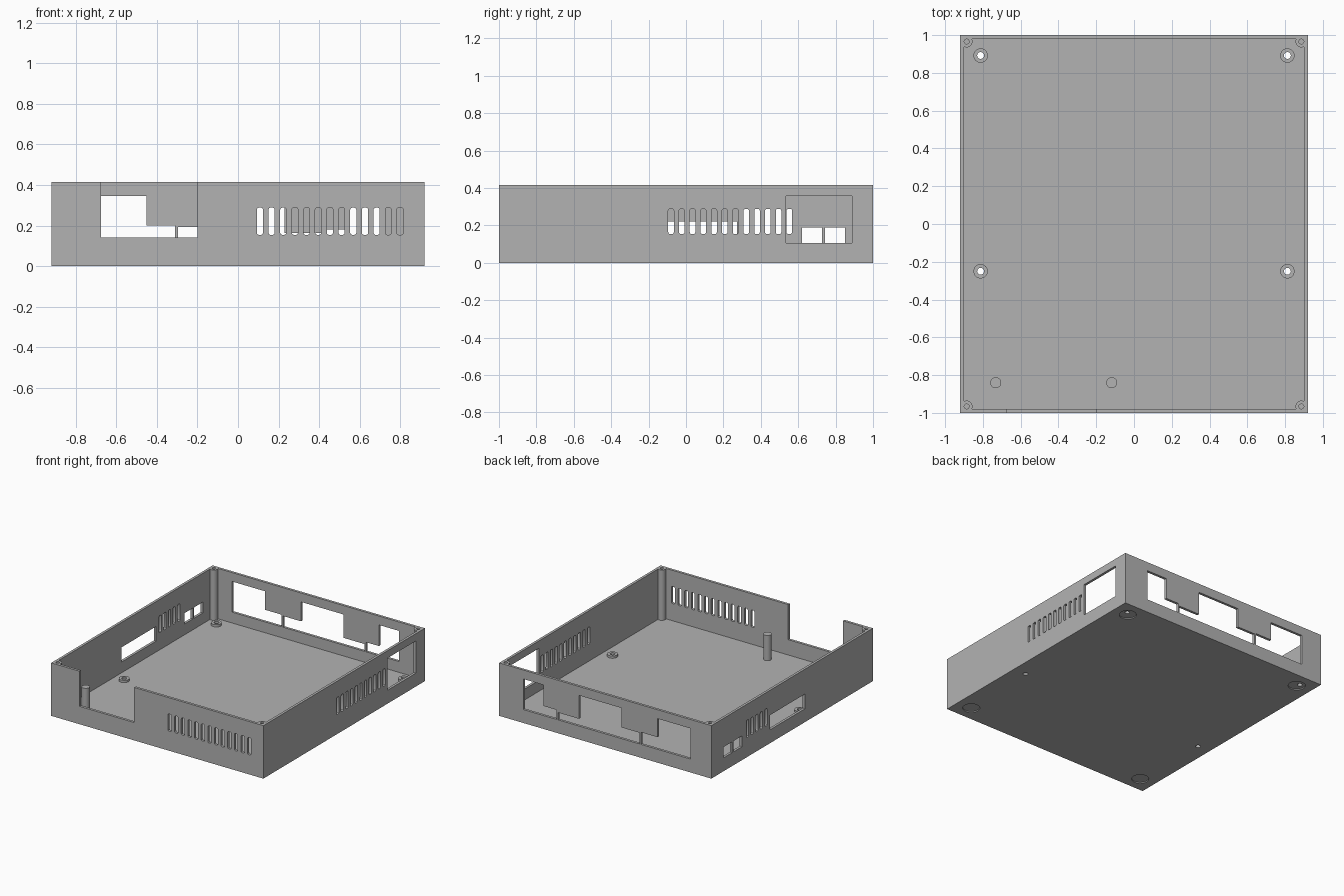
import bpy
import bmesh
import math
from mathutils import Vector

if "Cube" in bpy.data.objects:
    bpy.data.objects.remove(bpy.data.objects["Cube"], do_unlink=True)

HX, HY, TOP, WALL = 0.92, 1.0, 0.415, 0.02

grey = bpy.data.materials.new("plain grey")
grey.use_nodes = True
grey.diffuse_color = (0.45, 0.45, 0.45, 1)
grey.node_tree.nodes["Principled BSDF"].inputs["Base Color"].default_value = grey.diffuse_color


def make_object(name, bm):
    bmesh.ops.recalc_face_normals(bm, faces=bm.faces)
    mesh = bpy.data.meshes.new(name)
    bm.to_mesh(mesh)
    bm.free()
    mesh.materials.append(grey)
    obj = bpy.data.objects.new(name, mesh)
    bpy.context.collection.objects.link(obj)
    return obj


def prism(bm, points, axis, start, end):
    """Extrude a closed outline along an axis; outline is (x,z), (y,z) or (x,y)."""
    place = {"x": lambda u, v, d: (d, u, v),
             "y": lambda u, v, d: (u, d, v),
             "z": lambda u, v, d: (u, v, d)}[axis]
    face = bm.faces.new([bm.verts.new(place(u, v, start)) for u, v in points])
    grown = bmesh.ops.extrude_face_region(bm, geom=[face], use_keep_orig=True)
    moved = [g for g in grown["geom"] if isinstance(g, bmesh.types.BMVert)]
    bmesh.ops.translate(bm, verts=moved, vec=Vector(place(0, 0, end - start)))


def rect(u0, u1, v0, v1):
    return [(u0, v0), (u1, v0), (u1, v1), (u0, v1)]


def circle(x, y, r, n=32):
    return [(x + r * math.cos(2 * math.pi * i / n), y + r * math.sin(2 * math.pi * i / n))
            for i in range(n)]


def slot(u, v0=0.154, v1=0.288, half=0.015, r=0.01):
    """Upright slot outline with rounded corners."""
    points = []
    for k, (cu, cv) in enumerate([(u + half - r, v1 - r), (u - half + r, v1 - r),
                                  (u - half + r, v0 + r), (u + half - r, v0 + r)]):
        for i in range(4):
            a = math.pi / 2 * (k + i / 3)
            points.append((cu + r * math.cos(a), cv + r * math.sin(a)))
    return points


def cut(obj, bm):
    """Subtract the cutter mesh from the object for good."""
    cutter = make_object("cutter", bm)
    cutter.hide_render = True
    mod = obj.modifiers.new("cut", "BOOLEAN")
    mod.operation, mod.solver, mod.object = "DIFFERENCE", "EXACT", cutter
    graph = bpy.context.evaluated_depsgraph_get()
    mesh = bpy.data.meshes.new_from_object(obj.evaluated_get(graph))
    obj.modifiers.clear()
    obj.data = mesh
    bpy.data.objects.remove(cutter, do_unlink=True)


def lathe(name, profile, x, y, n=32):
    """Turn an (radius, z) profile round the upright axis and place it."""
    bm = bmesh.new()
    verts = [bm.verts.new((r, 0, z)) for r, z in profile]
    edges = [bm.edges.new(pair) for pair in zip(verts, verts[1:])]
    bmesh.ops.spin(bm, geom=verts + edges, axis=(0, 0, 1), cent=(0, 0, 0),
                   angle=2 * math.pi, steps=n, use_merge=True)
    bmesh.ops.remove_doubles(bm, verts=bm.verts, dist=0.0001)
    obj = make_object(name, bm)
    obj.location = (x, y, 0)
    smooth(obj)


def smooth(obj):
    bpy.ops.object.select_all(action="DESELECT")
    obj.select_set(True)
    bpy.context.view_layer.objects.active = obj
    bpy.ops.object.shade_smooth_by_angle(angle=math.radians(30))


# Open tray
bm = bmesh.new()
prism(bm, rect(-HX, HX, -HY, HY), "z", 0, TOP)
tray = make_object("tray", bm)
bm = bmesh.new()
prism(bm, rect(WALL - HX, HX - WALL, WALL - HY, HY - WALL), "z", WALL, TOP + 0.1)
cut(tray, bm)

mounts = [(sx * 0.812, y) for sx in (-1, 1) for y in (0.892, -0.25)]
bm = bmesh.new()

# Front wall: notch and vent slots
front = ("y", -HY - 0.03, -HY + 0.05)
prism(bm, rect(-0.675, -0.2, 0.14, TOP + 0.05), *front)
for i in range(13):
    prism(bm, slot(0.108 + 0.0575 * i), *front)

# Back wall: stepped connector openings
back = ("y", HY - 0.05, HY + 0.03)
LOW, HIGH = 0.105, 0.345
prism(bm, [(-0.74, LOW), (-0.31, LOW), (-0.31, 0.2), (-0.452, 0.2),
           (-0.452, HIGH), (-0.74, HIGH)], *back)
prism(bm, [(-0.295, LOW), (0.41, LOW), (0.41, 0.162), (0.228, 0.162), (0.228, HIGH),
           (-0.14, HIGH), (-0.14, 0.193), (-0.295, 0.193)], *back)
prism(bm, [(0.422, LOW), (0.71, LOW), (0.71, HIGH), (0.535, HIGH),
           (0.535, 0.18), (0.422, 0.18)], *back)

# Side walls: vent slots and rectangular openings
plus_side = ("x", HX - 0.05, HX + 0.03)
minus_side = ("x", -HX - 0.03, -HX + 0.05)
for i in range(12):
    y = -0.08 + 0.0575 * i
    if i < 11:
        prism(bm, slot(y), *plus_side)
    if i > 6:
        prism(bm, slot(y), *minus_side)
prism(bm, rect(0.535, 0.888, LOW, 0.357), *plus_side)
for y0, y1, z1 in [(-0.16, 0.272, 0.22), (0.62, 0.727, 0.19), (0.743, 0.85, 0.19)]:
    prism(bm, rect(y0, y1, LOW, z1), *minus_side)

# Screw holes through the floor
for x, y in mounts:
    prism(bm, circle(x, y, 0.018), "z", -0.05, 0.05)
cut(tray, bm)

# Shallow round foot recesses underneath
bm = bmesh.new()
for sx in (-1, 1):
    for sy in (-1, 1):
        prism(bm, circle(sx * 0.795, sy * 0.878, 0.062), "z", -0.05, 0.008)
cut(tray, bm)
smooth(tray)

# Board standoffs, open through the middle
for x, y in mounts:
    lathe("board_standoff", [(0.018, WALL), (0.018, 0.038), (0.038, 0.038), (0.038, WALL)], x, y)

# Plain support posts near the front notch
for x in (-0.732, -0.118):
    lathe("support_post", [(0, 0.218), (0.029, 0.218), (0.029, WALL)], x, -0.84)

# Corner columns with blind screw holes
for sx in (-1, 1):
    for sy in (-1, 1):
        lathe("corner_column", [(0, 0.2), (0.013, 0.2), (0.013, TOP), (0.031, TOP), (0.031, WALL)],
              sx * 0.886, sy * 0.966)
